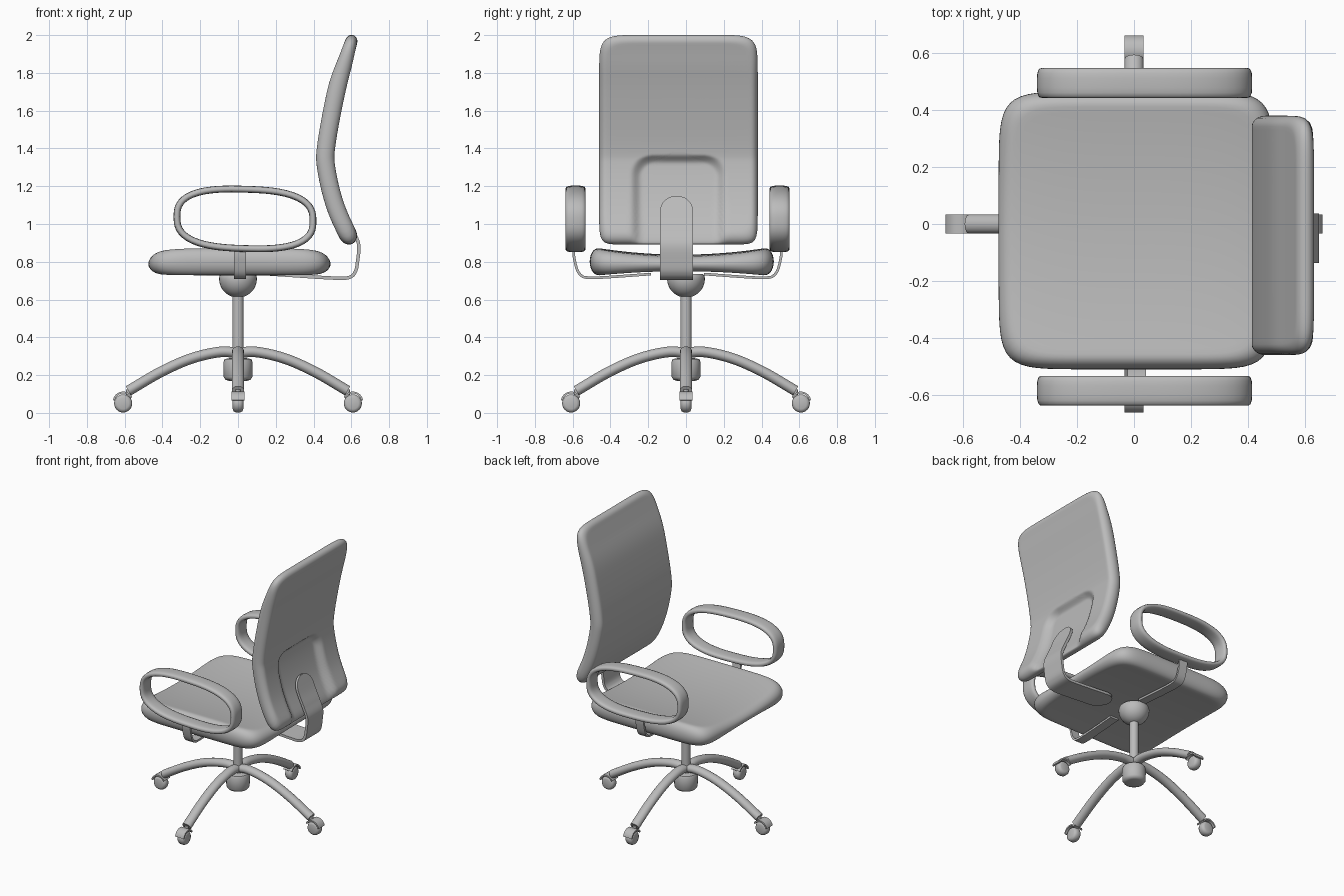
import bpy, bmesh, math
from math import sin, cos, pi
from mathutils import Vector, Matrix

if "Cube" in bpy.data.objects:
    bpy.data.objects.remove(bpy.data.objects["Cube"])

grey = bpy.data.materials.new("plain_grey")
grey.use_nodes = True
grey.diffuse_color = (0.5, 0.5, 0.5, 1)
grey.node_tree.nodes["Principled BSDF"].inputs["Base Color"].default_value = (0.5, 0.5, 0.5, 1)

MID_Y = -0.045   # upholstery and arms sit slightly off the column


def finish(name, bm, matrix=None, angle=40):
    bmesh.ops.recalc_face_normals(bm, faces=bm.faces)
    mesh = bpy.data.meshes.new(name)
    bm.to_mesh(mesh)
    bm.free()
    mesh.materials.append(grey)
    obj = bpy.data.objects.new(name, mesh)
    bpy.context.collection.objects.link(obj)
    if matrix:
        mesh.transform(matrix)
    bpy.ops.object.select_all(action='DESELECT')
    obj.select_set(True)
    bpy.context.view_layer.objects.active = obj
    bpy.ops.object.shade_smooth_by_angle(angle=math.radians(angle))
    return obj


def skin(bm, rings, closed=False):
    """Bridge equal rings of points with quads; cap the ends unless closed."""
    rows = [[bm.verts.new(p) for p in ring] for ring in rings]
    n = len(rows[0])
    for a, b in zip(rows, rows[1:] + rows[:1] if closed else rows[1:]):
        for i in range(n):
            bm.faces.new((a[i], a[(i + 1) % n], b[(i + 1) % n], b[i]))
    if not closed:
        bm.faces.new(rows[0])
        bm.faces.new(rows[-1])


def lathe(name, profile, matrix=None, segs=32):
    bm = bmesh.new()
    skin(bm, [[(r * cos(2 * pi * i / segs), r * sin(2 * pi * i / segs), z)
               for i in range(segs)] for r, z in profile])
    return finish(name, bm, matrix)


def spline(points, steps=8):
    """Smooth curve through the points."""
    p = [Vector(q) for q in points]
    p = [2 * p[0] - p[1]] + p + [2 * p[-1] - p[-2]]
    out = []
    for a, b, c, d in zip(p, p[1:], p[2:], p[3:]):
        for k in range(steps):
            t = k / steps
            out.append(0.5 * (2 * b + (c - a) * t + (2 * a - 5 * b + 4 * c - d) * t * t
                              + (3 * b - a - 3 * c + d) * t ** 3))
    return out + [p[-2]]


def sweep(name, path, side, section, closed=False, matrix=None):
    """Sweep section(i) -> [(across, out)] along a planar path."""
    side = Vector(side)
    n = len(path)
    rings = []
    for i, p in enumerate(path):
        nxt = path[(i + 1) % n] if closed else path[min(i + 1, n - 1)]
        tangent = (nxt - path[i - 1 if closed else max(i - 1, 0)]).normalized()
        out = tangent.cross(side)
        rings.append([p + side * a + out * b for a, b in section(i)])
    bm = bmesh.new()
    skin(bm, rings, closed)
    return finish(name, bm, matrix)


def oval(a, b, n=2.0, segs=24):
    pts = []
    for i in range(segs):
        c, s = cos(2 * pi * i / segs), sin(2 * pi * i / segs)
        k = (abs(c) ** n + abs(s) ** n) ** (-1 / n)
        pts.append((a * c * k, b * s * k))
    return pts


def strip(name, path, side, half, thick, round_ends=False):
    """Flat bent metal strip, optionally with semicircular ends."""
    run = [0]
    for a, b in zip(path, path[1:]):
        run.append(run[-1] + (b - a).length)

    def section(i):
        d = min(run[i], run[-1] - run[i]) + 0.002
        h = math.sqrt(half ** 2 - (half - d) ** 2) if round_ends and d < half else half
        return [(-h, -thick), (h, -thick), (h, thick), (-h, thick)]
    return sweep(name, path, side, section)


def pad(name, place, exponent, soft, count=22, per_side=30):
    """Cushion: rounded-square rings (u, v) and thickness w, put in space by place()."""
    edge = []
    for sx, sy, dx, dy in ((1, -1, 0, 1), (1, 1, -1, 0), (-1, 1, 0, -1), (-1, -1, 1, 0)):
        for k in range(per_side):
            u, v = sx + dx * 2 * k / per_side, sy + dy * 2 * k / per_side
            n = exponent(v)
            f = (abs(u) ** n + abs(v) ** n) ** (-1 / n)
            edge.append((u * f, v * f))
    flat = [(1 - soft) * k / count for k in range(1, count)]
    prof = [(s, 1) for s in flat]
    prof += [(1 - soft + soft * cos(a), sin(a)) for a in [pi / 2 - pi * k / 14 for k in range(15)]]
    prof += [(s, -1) for s in reversed(flat)]
    bm = bmesh.new()
    skin(bm, [[place(u * s, v * s, w) for u, v in edge] for s, w in prof])
    return finish(name, bm, angle=60)


def ramp(t):
    t = max(0, min(1, t))
    return t * t * (3 - 2 * t)


# Saddle-shaped seat cushion, thicker and higher along its two sides
def seat_place(u, v, w):
    top = 0.838 + 0.042 * v * v - 0.015 * u ** 4
    bottom = 0.75 - 0.027 * v * v
    return (0.0075 + 0.4825 * u, -0.0225 + 0.4875 * v,
            (top + bottom) / 2 + w * (top - bottom) / 2)


pad("seat", seat_place, lambda v: 8, 0.11)

# Curved backrest with a shallow recess low on its rear face
spine = spline([(0.605, 0, 0.895), (0.517, 0, 1.09), (0.468, 0, 1.29), (0.468, 0, 1.42),
                (0.52, 0, 1.7), (0.57, 0, 1.87), (0.61, 0, 2.0)], 16)


def back_place(u, v, w):
    f = (v + 1) / 2 * (len(spine) - 1)
    i = min(int(f), len(spine) - 2)
    p = spine[i].lerp(spine[i + 1], f - i)
    lo, hi = spine[max(i - 2, 0)], spine[min(i + 3, len(spine) - 1)]
    normal = Vector((0, 1, 0)).cross(hi - lo).normalized()
    half = 0.048 - 0.016 * ramp((v - 0.3) / 0.7)
    y = 0.42 * u
    # distance inside a round-topped recess outline
    qx, qz = max(abs(y) - 0.13, 0), max(p.z - 1.25, 0)
    depth = 0.035 * ramp((0.125 - math.hypot(qx, qz)) / 0.06)
    return p + normal * (w * half - max(w, 0) * depth) + Vector((0, y - 0.04, 0))


pad("backrest", back_place, lambda v: 9 if v > 0 else 18, 0.09, 30, 36)

# Bent strip joining the backrest to the underside of the seat
strip("back_support", [p + Vector((0, -0.05, 0)) for p in spline(
    [(0.535, 0, 1.145), (0.575, 0, 1.04), (0.612, 0, 0.96), (0.639, 0, 0.89), (0.634, 0, 0.81),
     (0.62, 0, 0.745), (0.58, 0, 0.715), (0.48, 0, 0.715), (0.17, 0, 0.735)], 12)],
    (0, 1, 0), 0.087, 0.009, True)

# Loop armrests and their bent brackets
for label, sgn in (("left", 1), ("right", -1)):
    loop = [Vector((0.037 + x, MID_Y + sgn * 0.54, 1.027 + z - 0.03 * x))
            for x, z in oval(0.36, 0.157, 2.7, 64)]
    sweep(label + "_armrest", loop, (0, 1, 0), lambda i: oval(0.052, 0.018, 3.2, 20), True)
    strip(label + "_arm_bracket", spline(
        [(0.01, MID_Y + sgn * d, z) for d, z in
         ((0.55, 0.87), (0.547, 0.82), (0.53, 0.755), (0.505, 0.724), (0.47, 0.716),
          (0.38, 0.718), (0.14, 0.735))]), (1, 0, 0), 0.032, 0.007)

# Column, seat bowl and lower hub
bowl = [(0.1 * sin(a), 0.71 - 0.1 * cos(a)) for a in [0.1 + k * (pi / 2 - 0.1) / 10 for k in range(11)]]
lathe("seat_bowl", bowl + [(0.098, 0.725), (0.09, 0.735)])
lathe("column", [(0.03, 0.27), (0.03, 0.65)])
lathe("base_hub", [(0.05, 0.17), (0.066, 0.175), (0.076, 0.19), (0.077, 0.27), (0.07, 0.285), (0.045, 0.29)])

# Four arched legs, each with a hooded caster
leg = spline([(0, 0, 0.318), (0.1, 0, 0.322), (0.25, 0, 0.287), (0.41, 0, 0.216), (0.58, 0, 0.117)])
wheel = [(0.03, -0.028), (0.041, -0.024), (0.048, -0.012), (0.048, 0.012), (0.041, 0.024), (0.03, 0.028)]
hood = [Vector((0.608 + 0.05 * cos(a), 0, 0.058 + 0.05 * sin(a)))
        for a in [math.radians(10 + 13 * k) for k in range(12)]]
for k, label in enumerate(("left", "back", "right", "front")):
    turn = Matrix.Rotation(k * pi / 2, 4, 'Z')
    sweep(label + "_leg", leg, (0, 1, 0), lambda i: oval(0.033, 0.028), matrix=turn)
    lathe(label + "_wheel", wheel,
          turn @ Matrix.Translation((0.608, 0, 0.05)) @ Matrix.Rotation(pi / 2, 4, 'X'), 24)
    sweep(label + "_wheel_hood", hood, (0, 1, 0),
          lambda i: [(-0.034, -0.005), (0.034, -0.005), (0.034, 0.005), (-0.034, 0.005)], matrix=turn)
    lathe(label + "_wheel_stem", [(0.014, 0.07), (0.014, 0.125)], turn @ Matrix.Translation((0.58, 0, 0)), 12)
